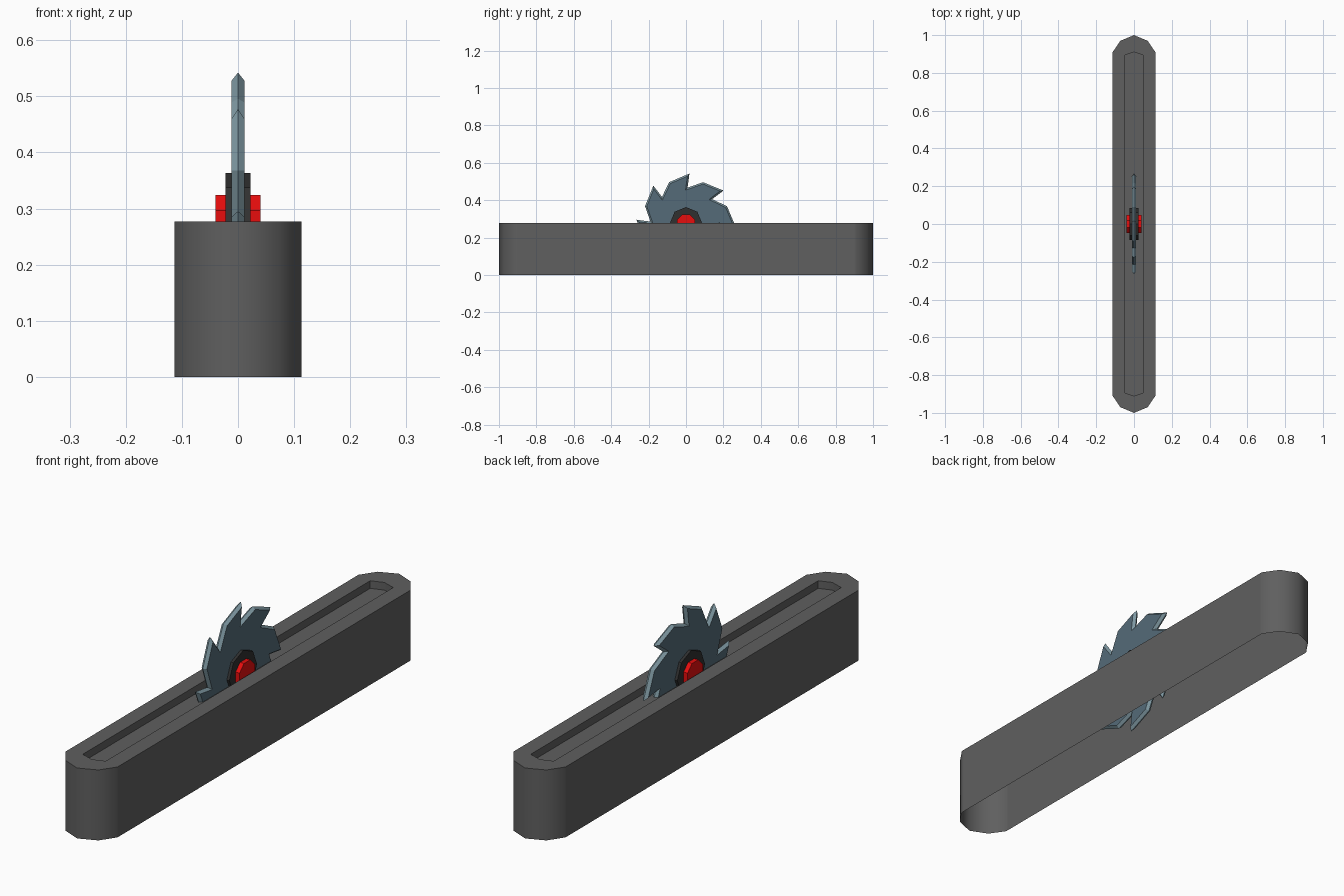
import bpy, bmesh, math
from mathutils import Vector

if "Cube" in bpy.data.objects:
    bpy.data.objects.remove(bpy.data.objects["Cube"])

TOP = 0.277          # height of the base, also the axle height


def material(name, rgb):
    m = bpy.data.materials.new(name)
    m.use_nodes = True
    m.diffuse_color = (*rgb, 1)
    m.node_tree.nodes["Principled BSDF"].inputs["Base Color"].default_value = (*rgb, 1)
    return m


base_grey = material("base grey", (0.115, 0.115, 0.115))
steel = material("blade steel", (0.09, 0.147, 0.188))
edge_steel = material("sharpened edge steel", (0.216, 0.323, 0.371))
hub_black = material("hub black", (0.03, 0.03, 0.03))
cap_red = material("cap red", (0.8, 0.004, 0.004))


def finish(name, bm, mats, smooth=None):
    me = bpy.data.meshes.new(name)
    bm.to_mesh(me)
    bm.free()
    for m in mats:
        me.materials.append(m)
    ob = bpy.data.objects.new(name, me)
    bpy.context.collection.objects.link(ob)
    if smooth:
        bpy.ops.object.select_all(action='DESELECT')
        ob.select_set(True)
        bpy.context.view_layer.objects.active = ob
        bpy.ops.object.shade_smooth_by_angle(angle=math.radians(smooth))
    return ob


def ring(bm, pts, z):
    return [bm.verts.new((x, y, z)) for x, y in pts]


def bridge(bm, a, b):
    n = len(a)
    return [bm.faces.new((a[i], a[(i + 1) % n], b[(i + 1) % n], b[i])) for i in range(n)]


def capsule(quarter):
    # Mirror a quarter outline (side to apex) into a full closed outline
    half = quarter + [(-x, y) for x, y in reversed(quarter[:-1])]
    return half + [(-x, -y) for x, y in half]


# Base: rounded shell, open below, with a shallow track in the top
bm = bmesh.new()
outer = capsule([(0.113, 0.9), (0.113, 0.91), (0.072, 0.97), (0, 1)])
track = capsule([(0.05, 0.893), (0, 0.91)])
foot, rim = ring(bm, outer, 0), ring(bm, outer, TOP)
lip, floor = ring(bm, track, TOP), ring(bm, track, TOP - 0.03)
bridge(bm, foot, rim)
bridge(bm, floor, lip)
bm.faces.new(floor)
edges = [bm.edges.get((r[i - 1], r[i])) for r in (rim, lip) for i in range(len(r))]
bmesh.ops.triangle_fill(bm, edges=edges, use_beauty=True)
bmesh.ops.recalc_face_normals(bm, faces=bm.faces)
up = sum(f.normal.z * f.calc_area() for f in bm.faces)
if up < 0:
    bmesh.ops.reverse_faces(bm, faces=bm.faces)
finish("base", bm, [base_grey], 60)

# Saw blade: eight hooked teeth, edges ground to a ridge on the centre plane
TEETH = 8
outline = []
for t in range(TEETH):
    for r, a in ((0.266, 86), (0.19, 87.5), (0.237, 67.5)):
        a = math.radians(a - t * 360 / TEETH)
        outline.append(Vector((r * math.cos(a), r * math.sin(a))))


def inset(pts, d):
    # Mitred inset of a clockwise outline
    res = []
    for i, p in enumerate(pts):
        e0 = (p - pts[i - 1]).normalized()
        e1 = (pts[(i + 1) % len(pts)] - p).normalized()
        n0, n1 = Vector((e0.y, -e0.x)), Vector((e1.y, -e1.x))
        res.append(p + (n0 + n1) * d / (1 + n0.dot(n1)))
    return res


bm = bmesh.new()
ridge = [bm.verts.new((0, p.x, TOP + p.y)) for p in outline]
for x in (-0.0115, 0.0115):
    side = [bm.verts.new((x, p.x, TOP + p.y)) for p in inset(outline, 0.009)]
    bridge(bm, ridge, side)
    bm.faces.new(side)
bmesh.ops.recalc_face_normals(bm, faces=bm.faces)
for f in bm.faces:
    f.material_index = 0 if len(f.verts) > 4 else 1
finish("saw_blade", bm, [steel, edge_steel])


# Hub and axle cap: octagonal discs across the blade
def disc(name, radius, half_width, turn, mat):
    bm = bmesh.new()
    bmesh.ops.create_cone(bm, cap_ends=True, segments=8, radius1=radius,
                          radius2=radius, depth=half_width * 2)
    for v in bm.verts:
        x, y, z = v.co
        a = math.atan2(y, x) + math.radians(turn)
        v.co = (z, radius * math.cos(a), TOP + radius * math.sin(a))
    bmesh.ops.recalc_face_normals(bm, faces=bm.faces)
    return finish(name, bm, [mat])


disc("hub", 0.086, 0.0225, 0, hub_black)
disc("axle_cap", 0.051, 0.04, 22.5, cap_red)
